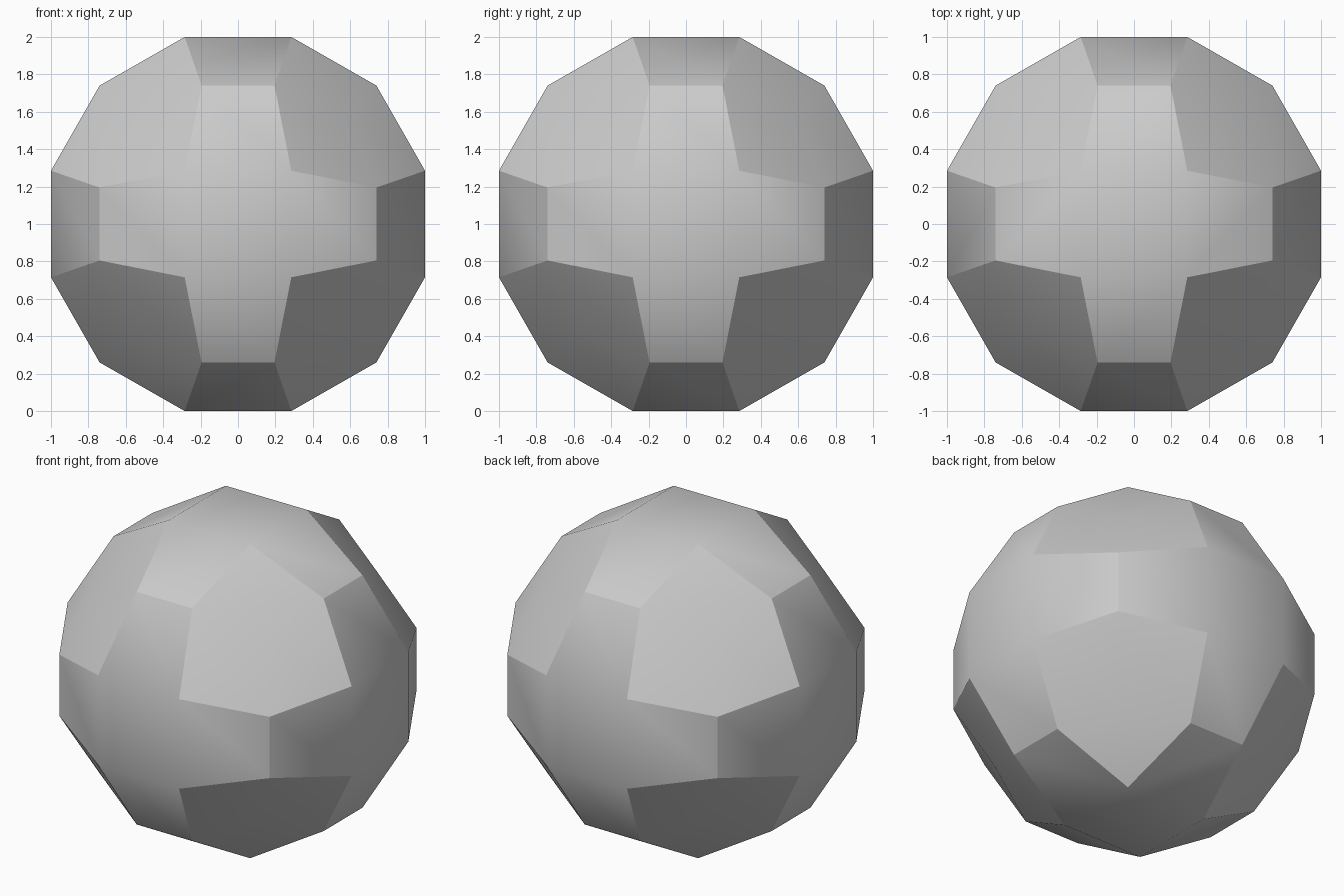
import bpy, bmesh

if "Cube" in bpy.data.objects:
    bpy.data.objects.remove(bpy.data.objects["Cube"])

# Material
grey = bpy.data.materials.new("plain_grey")
grey.diffuse_color = (0.6, 0.6, 0.6, 1)
grey.use_nodes = True
grey.node_tree.nodes["Principled BSDF"].inputs["Base Color"].default_value = grey.diffuse_color

# Rounded ball: a cube cut 3 x 3 per side, with each kind of point pulled onto a sphere
bm = bmesh.new()
bmesh.ops.create_cube(bm, size=2)
bmesh.ops.subdivide_edges(bm, edges=bm.edges[:], cuts=2, use_grid_fill=True)

# (outer, inner) offsets by how many coordinates lie on the cube's sides:
# 1 = side centre squares, 2 = cube edges, 3 = cube corners
OFFSETS = {1: (1.0, 0.285), 2: (0.74, 0.195), 3: (0.575, 0.0)}
for v in bm.verts:
    on_side = [abs(c) > 0.9 for c in v.co]
    outer, inner = OFFSETS[sum(on_side)]
    v.co = [(outer if s else inner) * (1 if c > 0 else -1) for c, s in zip(v.co, on_side)]
bmesh.ops.translate(bm, verts=bm.verts, vec=(0, 0, 1))
bmesh.ops.recalc_face_normals(bm, faces=bm.faces[:])

mesh = bpy.data.meshes.new("faceted_ball")
bm.to_mesh(mesh)
bm.free()
mesh.materials.append(grey)
ball = bpy.data.objects.new("faceted_ball", mesh)
bpy.context.collection.objects.link(ball)

# Soft shading inside the panels, hard panel borders
bpy.context.view_layer.objects.active = ball
ball.select_set(True)
bpy.ops.object.shade_smooth_by_angle(angle=0.524)
